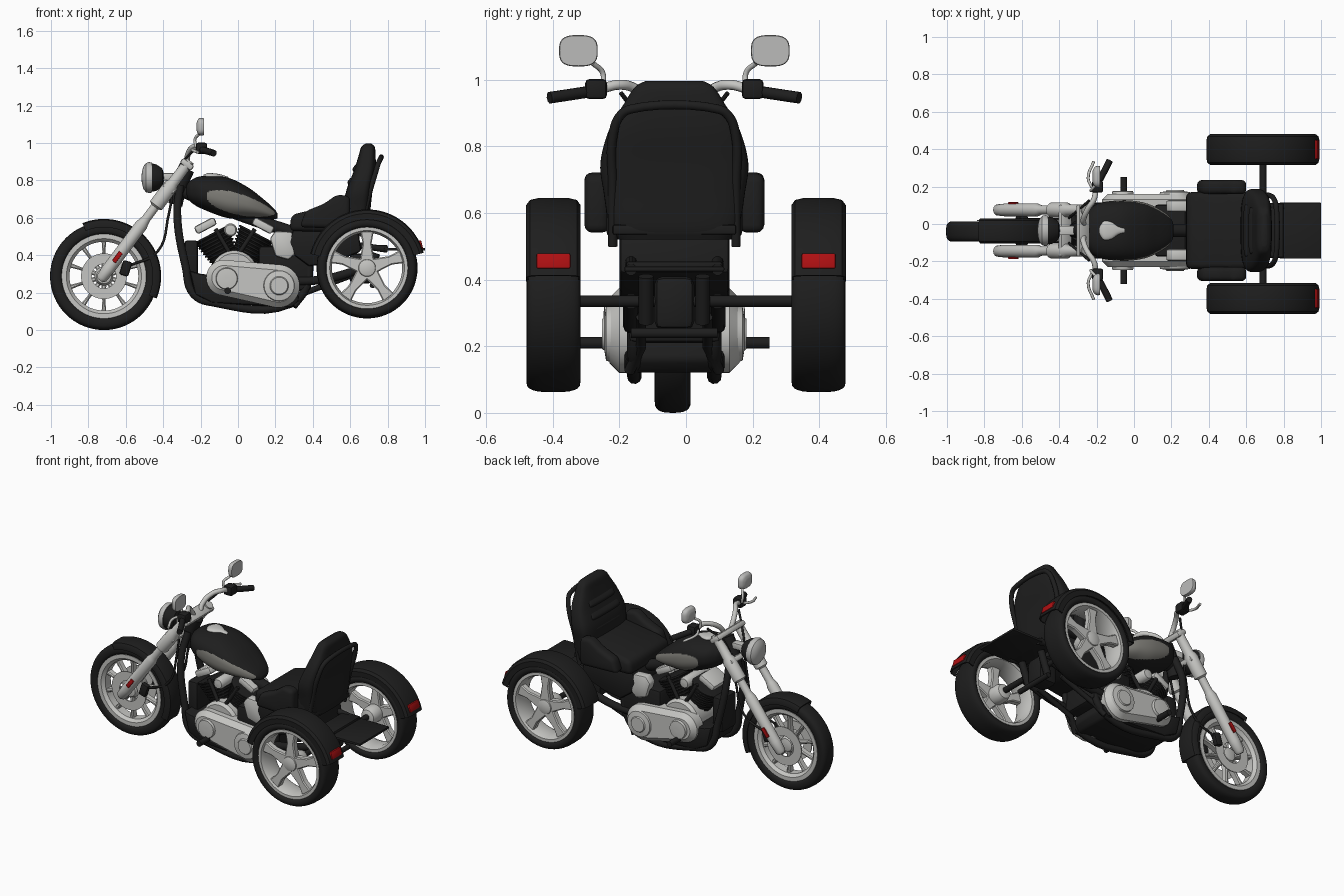
import bpy, bmesh, math
from mathutils import Vector, Matrix

if "Cube" in bpy.data.objects:
    bpy.data.objects.remove(bpy.data.objects["Cube"])

def mat(name, *rgb):
    m = bpy.data.materials.new(name)
    m.diffuse_color = (*rgb, 1)
    m.use_nodes = True
    m.node_tree.nodes["Principled BSDF"].inputs["Base Color"].default_value = m.diffuse_color
    return m

BLACK = mat("black", .013, .013, .013)
SILVER = mat("silver", .56, .56, .54)
TAUPE = mat("warm grey", .21, .205, .185)
GLASS = mat("pale grey", .5, .5, .49)
RED = mat("red", .42, .005, .006)
OFF = -.035   # the bike body sits slightly off the rear axle centre

def finish(name, bm, m, angle=35, m2=None):
    bmesh.ops.recalc_face_normals(bm, faces=bm.faces)
    me = bpy.data.meshes.new(name)
    bm.to_mesh(me); bm.free()
    ob = bpy.data.objects.new(name, me)
    bpy.context.collection.objects.link(ob)
    me.materials.append(m)
    if m2: me.materials.append(m2)
    ob.location.y = OFF
    bpy.ops.object.select_all(action='DESELECT')
    ob.select_set(True)
    bpy.context.view_layer.objects.active = ob
    bpy.ops.object.shade_smooth_by_angle(angle=math.radians(angle))
    return ob

def bevel(bm, w, seg=2):
    if w: bmesh.ops.bevel(bm, geom=bm.edges[:], offset=w, segments=seg, affect='EDGES', profile=.5, clamp_overlap=True)

def box(name, c, s, m, bev=.006, pitch=0):
    bm = bmesh.new()
    bmesh.ops.create_cube(bm, size=1, matrix=Matrix.Diagonal((*s, 1)))
    bevel(bm, bev)
    bm.transform(Matrix.Translation(c) @ Matrix.Rotation(pitch, 4, 'Y'))
    return finish(name, bm, m)

def prism(name, pts, y0, y1, m, bev=.01, seg=2):
    bm = bmesh.new()
    f = bm.faces.new([bm.verts.new((x, y0, z)) for x, z in pts])
    r = bmesh.ops.extrude_face_region(bm, geom=[f])
    bmesh.ops.translate(bm, vec=(0, y1 - y0, 0), verts=[v for v in r['geom'] if isinstance(v, bmesh.types.BMVert)])
    bevel(bm, bev, seg)
    return finish(name, bm, m)

def rings(name, rows, m, wrap=True, loop=False, cap=True, angle=35, rule=None):
    """Skin a list of vertex rings; wrap closes each ring, loop joins last to first."""
    bm = bmesh.new()
    v = [[bm.verts.new(p) for p in row] for row in rows]
    n = len(v[0])
    for i in range(len(v) if loop else len(v) - 1):
        a, b = v[i], v[(i + 1) % len(v)]
        for j in range(n if wrap else n - 1):
            k = (j + 1) % n
            f = bm.faces.new((a[j], a[k], b[k], b[j]))
            if rule and rule(f.calc_center_median()): f.material_index = 1
    if cap and not loop:
        bm.faces.new(v[0]); bm.faces.new(v[-1])
    return finish(name, bm, m, angle, TAUPE if rule else None)

def lathe(name, prof, o, axis, m, closed=False, a0=0, a1=360, n=48):
    """Profile (radius, distance along axis) turned about axis; partial turns make fenders."""
    ax = Vector(axis).normalized()
    u = Vector((1, 0, 0)) if abs(ax.x) < .9 else Vector((0, 1, 0))
    u = (u - ax * u.dot(ax)).normalized()
    w = u.cross(ax)
    full = a1 - a0 == 360
    ang = [math.radians(a0 + (a1 - a0) * i / n) for i in range(n if full else n + 1)]
    pt = lambda r, t, a: Vector(o) + (u * math.cos(a) + w * math.sin(a)) * r + ax * t
    if closed:
        return rings(name, [[pt(r, t, a) for r, t in prof] for a in ang], m, loop=full)
    return rings(name, [[pt(r, t, a) for a in ang] for r, t in prof], m)

def loft(name, secs, m, axis='x', yc=0, n=2.4, seg=40, steps=6, rule=None):
    """Superellipse sections (position, centre, half depth, half width) blended smoothly."""
    rows = []
    for i in range(len(secs) - 1):
        p = [Vector(secs[max(0, min(len(secs) - 1, i + d))]) for d in (-1, 0, 1, 2)]
        for s in range(steps + (i == len(secs) - 2)):
            t = s / steps
            q = .5 * (2*p[1] + (p[2]-p[0])*t + (2*p[0]-5*p[1]+4*p[2]-p[3])*t*t + (3*p[1]-p[0]-3*p[2]+p[3])*t**3)
            row = []
            for k in range(seg):
                a = math.tau * k / seg
                c, d = [math.copysign(abs(f) ** (2 / n), f) for f in (math.cos(a), math.sin(a))]
                e, y = q[1] + q[2] * c, yc + q[3] * d
                row.append((q[0], y, e) if axis == 'x' else (e, y, q[0]))
            rows.append(row)
    return rings(name, rows, m, rule=rule, angle=50)

def tube(name, pts, r, m, kind='AUTO'):
    cu = bpy.data.curves.new(name, 'CURVE')
    cu.dimensions = '3D'; cu.bevel_depth = r; cu.bevel_resolution = 3; cu.use_fill_caps = True
    cu.resolution_u = 6
    sp = cu.splines.new('BEZIER')
    sp.bezier_points.add(len(pts) - 1)
    for b, p in zip(sp.bezier_points, pts):
        b.co = p; b.handle_left_type = b.handle_right_type = kind
    ob = bpy.data.objects.new(name, cu)
    bpy.context.collection.objects.link(ob)
    bpy.ops.object.select_all(action='DESELECT')
    ob.select_set(True); bpy.context.view_layer.objects.active = ob
    bpy.ops.object.convert(target='MESH')
    ob = bpy.context.object
    ob.data.materials.clear(); ob.data.materials.append(m)
    ob.location.y = OFF
    bpy.ops.object.shade_smooth_by_angle(angle=math.radians(40))

def hull(name, circles, y0, y1, m, bev=.02):
    bm = bmesh.new()
    for x, z, r in circles:
        for y, q in ((y0, r), (y1 - (y1 - y0) * bev / abs(y1 - y0), r), (y1, r - bev)):
            for k in range(40):
                a = math.tau * k / 40
                bm.verts.new((x + q * math.cos(a), y, z + q * math.sin(a)))
    bmesh.ops.convex_hull(bm, input=bm.verts)
    bmesh.ops.delete(bm, geom=[v for v in bm.verts if not v.link_faces], context='VERTS')
    finish(name, bm, m)

def wheel(name, x, y, z, R, w, rim, spokes, sw, face, lip, hub):
    o, Y = (x, y, z), (0, 1, 0)
    h, mid = (R - rim) / 2 + .004, (R + rim) / 2 - .004
    se = lambda f: math.copysign(abs(f) ** .72, f)
    lathe(name + "_tyre", [(mid + h * se(math.cos(k * math.tau / 24)), w * se(math.sin(k * math.tau / 24)))
          for k in range(24)], o, Y, BLACK, True, n=64)
    e = w * .86
    lathe(name + "_rim", [(rim, -e), (rim - lip * .6, -e), (rim - lip, -e * .6), (rim - lip, e * .6),
          (rim - lip * .6, e), (rim, e)], o, Y, SILVER, True, n=64)
    lathe(name + "_hub", [(hub * .4, -e), (hub * .8, -e * .9), (hub, -e * .5), (hub, e * .5), (hub * .8, e * .9), (hub * .4, e)], o, Y, SILVER)
    for i in range(spokes):
        a = math.tau * i / spokes + math.pi / 2
        ca, sa = math.cos(a), math.sin(a)
        pts = [(x + r * ca - t * sa, z + r * sa + t * ca) for r, t in
               ((.03, -sw), (rim * .6, -sw * .6), (rim - lip + .01, -sw * .9), (rim - lip + .01, sw * .9), (rim * .6, sw * .6), (.03, sw))]
        prism(f"{name}_spoke", pts, y + face - .022, y + face + .022, SILVER, .006, 1)

def fender(name, x, y, z, r, w, d, a0, a1):
    prof = [(r - d, -w), (r - .022, -w), (r - .006, -w * .86), (r, -w * .55)]
    prof += [(q, -t) for q, t in reversed(prof)]
    inner = [(q - .008 if abs(t) < w else q, t * .92) for q, t in reversed(prof)]
    lathe(name, prof + inner, (x, y, z), (0, 1, 0), BLACK, True, a0, a1, 40)

# front wheel, brake discs and fender
FX, FZ = -.717, .288
wheel("front_wheel", FX, -.005, FZ, .288, .054, .226, 10, .014, 0, .042, .05)
fender("front_fender", FX, -.002, FZ, .306, .066, .045, -23, 112)
for s in (1, -1):
    lathe("front_brake_disc", [(.065, s*.05), (.122, s*.05), (.122, s*.056), (.065, s*.056)], (FX, 0, FZ), (0, 1, 0), SILVER, True)
    box("brake_caliper", (-.60, s*.062, .33), (.05, .035, .08), BLACK, .01, .3)

# fork legs, clamps, reflectors, handlebar sides
FD = (.6, 0, .8)
for s in (1, -1):
    lathe("fork_leg", [(.018, -.03), (.03, -.015), (.034, .05), (.034, .34), (.028, .36), (.024, .38), (.024, .46),
          (.04, .47), (.04, .60), (.03, .62), (.027, .77)], (-.72, s*.11, .29), FD, SILVER, n=24)
    box("fork_reflector", (-.645, s*.147, .39), (.024, .01, .064), RED, .003, .64)
    tube("handlebar", [(-.27, s*.035, .89), (-.27, s*.06, .93), (-.245, s*.12, .975), (-.215, s*.165, .985), (-.205, s*.21, .975), (-.2, s*.235, .965)], .015, SILVER)
    box("switch_housing", (-.195, s*.235, .972), (.06, .065, .06), BLACK, .012)
    tube("hand_grip", [(-.195, s*.25, .965), (-.16, s*.315, .955), (-.13, s*.375, .946)], .018, BLACK)
    tube("hand_lever", [(-.225, s*.23, .97), (-.245, s*.28, .965), (-.215, s*.37, .95)], .008, SILVER)
    tube("mirror_stem", [(-.225, s*.215, .98), (-.23, s*.215, 1.02), (-.205, s*.245, 1.05)], .008, SILVER)
    loft("mirror", [(-.222, 1.087, .02, .03), (-.212, 1.087, .042, .05), (-.195, 1.087, .047, .058), (-.183, 1.087, .045, .056)],
         GLASS, yc=s*.288, n=3, steps=3)
    tube("brake_cable", [(-.24, s*.16, .96), (-.32, s*.09, .86), (-.37, s*.06, .62), (-.43, s*.06, .42), (-.59, s*.06, .34)], .007, BLACK)
for t in (.585, .745):
    box("fork_clamp", (-.72 + .6*t, 0, .29 + .8*t), (.075, .28, .035), SILVER, .012, .6435)

# headlight
lathe("headlight_shell", [(.02, -.055), (.05, -.045), (.07, -.015), (.078, .02), (.078, .04)], (-.45, 0, .815), (-1, 0, 0), BLACK)
lathe("headlight_rim", [(.08, .01), (.083, .025), (.078, .042), (.06, .056), (.03, .064), (.004, .066)], (-.45, 0, .815), (-1, 0, 0), GLASS)
box("headlight_bracket", (-.37, 0, .82), (.1, .05, .04), SILVER)

# frame tubes, neck, belly pan
tube("steering_neck", [(-.27, 0, .86), (-.31, 0, .77), (-.335, 0, .67)], .04, BLACK)
tube("backbone", [(-.29, 0, .74), (0, 0, .62), (.3, 0, .52)], .035, BLACK)
for s in (1, -1):
    tube("frame_tube", [(-.31, s*.03, .77), (-.325, s*.08, .62), (-.28, s*.11, .34), (-.235, s*.12, .19), (-.12, s*.12, .145),
         (.28, s*.12, .14), (.36, s*.12, .22), (.38, s*.12, .45)], .022, BLACK)
    tube("swing_arm", [(.28, s*.13, .26), (.45, s*.13, .27), (.69, s*.13, .335)], .024, BLACK)
    tube("rear_strut", [(.36, s*.13, .5), (.6, s*.13, .46), (.8, s*.13, .43)], .018, BLACK)
    tube("shock", [(.69, s*.085, .27), (.74, s*.085, .41)], .022, BLACK)
    tube("lower_brace", [(.3, s*.135, .125), (.36, s*.1, .2), (.6, s*.1, .29)], .016, BLACK, 'VECTOR')
    tube("foot_peg", [(-.055, s*.1, .21), (-.055, s*.285, .21)], .018, BLACK)
prism("belly_pan", [(-.26, .32), (-.23, .19), (-.14, .145), (.29, .12), (.33, .16), (.30, .26), (-.2, .3)], -.15, .15, BLACK, .015)
box("regulator", (-.25, 0, .37), (.07, .15, .22), BLACK, .015)

# engine: crankcase, cylinders, covers
lathe("crankcase", [(.11, -.13), (.125, -.11), (.125, .11), (.11, .13)], (-.02, 0, .3), (0, 1, 0), SILVER)
box("gearbox", (.25, 0, .33), (.28, .28, .24), BLACK, .02)
for x0, x1 in ((-.06, -.16), (.02, .12)):
    fins = [(.06, 0)]
    for i in range(9):
        t, r = .02 + i * .018, .07 + .0035 * i
        fins += [(r, t), (r + .008, t + .002), (r + .008, t + .01), (r, t + .012)]
    d = Vector((x1 - x0, 0, .19))
    lathe("finned_cylinder", fins, (x0, 0, .36), d, BLACK, n=32)
    box("cylinder_head", (x1 + (x1+.02)*.1, 0, .558), (.12, .16, .045), SILVER, .014, math.atan2(d.x, d.z))
    for s in (1, -1):
        tube("pushrod_tube", [(-.02, s*.105, .37), (x1*.75, s*.09, .54)], .012, BLACK)
for s in (1, -1):
    hull("engine_cover", [(-.075, .28, .095), (.215, .235, .115)], s*.1, s*.195, SILVER, .03)
    lathe("cover_disc", [(.085, s*.19), (.08, s*.205), (.05, s*.21), (.045, s*.217), (.01, s*.217)], (.22, 0, .237), (0, 1, 0), SILVER)
    lathe("cover_cap", [(.06, s*.19), (.055, s*.21), (.03, s*.212), (.01, s*.212)], (-.06, 0, .275), (0, 1, 0), SILVER)
    lathe("air_intake", [(.035, 0), (.035, s*.1), (.028, s*.115), (.005, s*.118)], (-.04, 0, .535), (0, 1, 0), SILVER, n=24)
    prism("oil_box", [(.17, .49), (.20, .53), (.29, .525), (.31, .41), (.27, .375), (.2, .395)], s*.1, s*.162, SILVER, .012)

# fuel tank with a warm grey teardrop on each side
def teardrop(p):
    t = (p.x + .168) / .365
    return 0 < t < 1 and abs(p.y) > .02 and abs(p.z - (.715 - .09 * t)) < .125 * math.sqrt(t) * (1 - t) ** .75 + .004
loft("fuel_tank", [(-.275, .745, .03, .04), (-.25, .742, .06, .095), (-.19, .735, .088, .145), (-.06, .708, .108, .162),
     (.05, .68, .085, .15), (.13, .65, .055, .118), (.19, .622, .03, .075), (.212, .61, .012, .03)],
     BLACK, seg=144, steps=18, rule=teardrop)
loft("tank_console", [(-.185, .818, .012, .02), (-.16, .824, .015, .05), (-.12, .822, .015, .045), (-.085, .816, .014, .022), (-.05, .808, .01, .012)], SILVER)

# seat, side bolsters, backrest and hoop
prism("seat_base", [(.27, .47), (.30, .55), (.64, .55), (.66, .42), (.5, .36), (.38, .34), (.3, .4)], -.165, .165, BLACK, .015)
prism("seat_cushion", [(.275, .53), (.285, .615), (.36, .635), (.5, .655), (.66, .68), (.66, .52)], -.205, .205, BLACK, .028, 3)
for s in (1, -1):
    prism("seat_bolster", [(.33, .55), (.36, .635), (.46, .675), (.53, .725), (.6, .715), (.6, .54)], s*.195, s*.27, BLACK, .024, 3)
loft("backrest", [(.52, .635, .05, .17), (.56, .635, .065, .195), (.66, .64, .07, .212), (.75, .65, .07, .222), (.85, .677, .058, .196),
     (.93, .69, .046, .15), (.978, .695, .036, .118), (.997, .697, .015, .085)], BLACK, 'z', n=3.6, seg=56)
for z, x, w in ((.72, .592, .13), (.79, .605, .13), (.86, .632, .115)):
    loft("backrest_roll", [(z - .034, x + .012, .008, w), (z, x, .02, w + .01), (z + .034, x + .016, .008, w)], BLACK, 'z', n=4)
hoop = [(.655, .185, .5), (.69, .185, .68), (.735, .183, .84), (.752, .16, .895), (.76, .13, .912)]
tube("seat_hoop", hoop + [(x, -y, z) for x, y, z in reversed(hoop)], .014, BLACK)
box("hoop_crossbar", (.68, 0, .55), (.03, .37, .03), BLACK)

# rear deck and crossbars
box("rear_deck", (.89, 0, .432), (.22, .3, .016), BLACK, .005)
box("deck_support", (.74, 0, .44), (.12, .29, .03), BLACK, .008)
box("differential", (.66, 0, .33), (.13, .12, .16), BLACK, .025)
tube("cross_bar", [(.72, -.13, .24), (.72, .13, .24)], .016, BLACK)

# rear axle, wheels, fenders and tail lights (centred on y = 0)
OFF = 0
tube("rear_axle", [(.69, -.4, .335), (.69, .4, .335)], .018, BLACK)
for s in (1, -1):
    y = s * .398
    wheel("rear_wheel", .69, y, .332, .27, .081, .218, 5, .04, s*.035, .03, .055)
    fender("rear_fender", .69, y, .332, .313, .082, .055, 15, 166)
    box("tail_light", (.972, y, .454), (.026, .102, .048), RED, .006, -.25)
